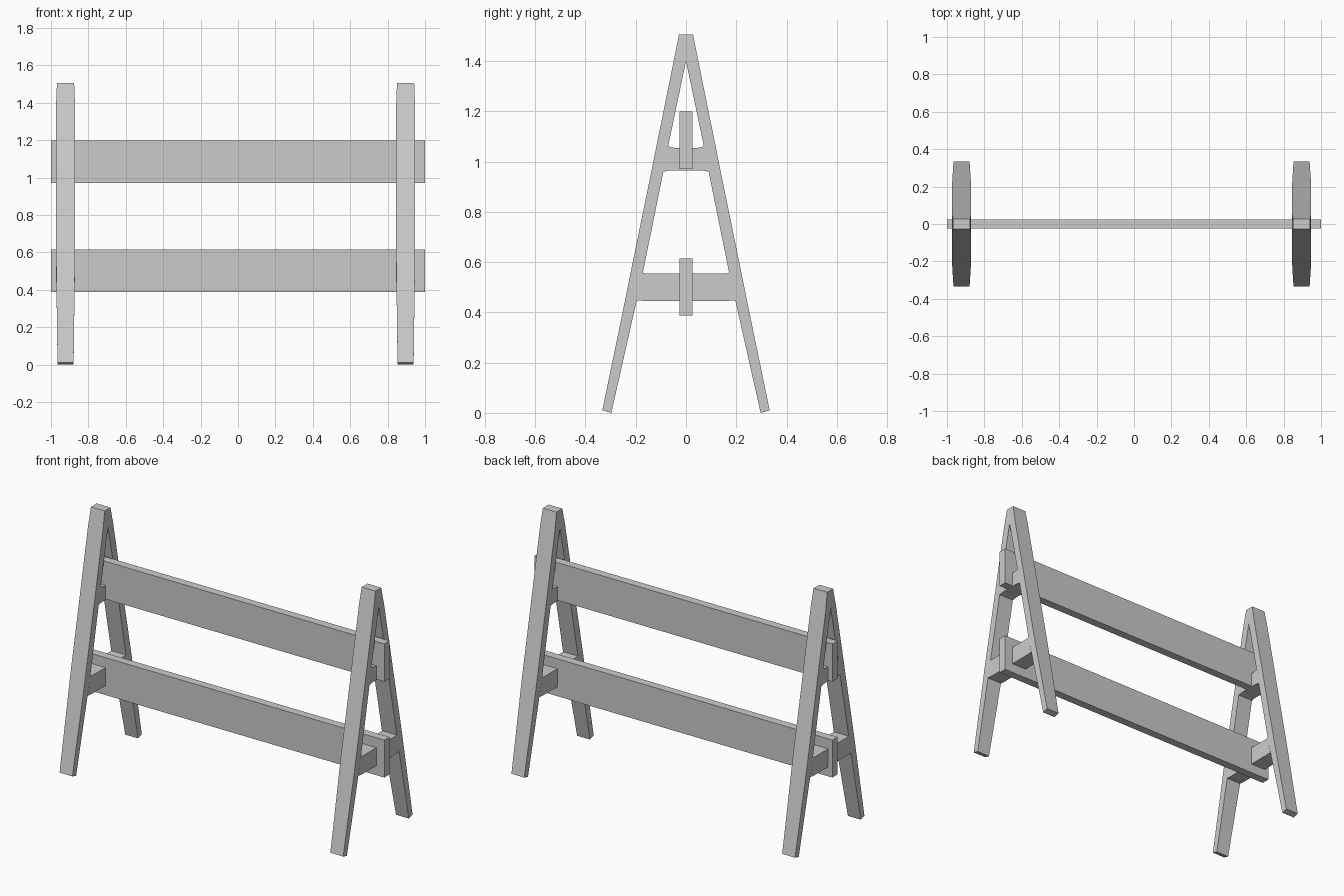
import bpy, bmesh

if "Cube" in bpy.data.objects:
    bpy.data.objects.remove(bpy.data.objects["Cube"])

FRAMES = {"left": -0.922, "right": 0.896}


def finish(name, bm, x=0.0):
    bmesh.ops.recalc_face_normals(bm, faces=bm.faces)
    me = bpy.data.meshes.new(name)
    bm.to_mesh(me)
    bm.free()
    ob = bpy.data.objects.new(name, me)
    ob.location.x = x
    bpy.context.collection.objects.link(ob)
    return ob


def prism(name, profile, half, x=0.0):
    """Extrude a (y, z) outline along x."""
    bm = bmesh.new()
    face = bm.faces.new([bm.verts.new((-half, y, z)) for y, z in profile])
    ext = bmesh.ops.extrude_face_region(bm, geom=[face])["geom"]
    verts = [v for v in ext if isinstance(v, bmesh.types.BMVert)]
    bmesh.ops.translate(bm, verts=verts, vec=(2 * half, 0, 0))
    return finish(name, bm, x)


# leg sections from foot to top: outer y, outer z, inner y, inner z, half width
SECTIONS = [
    (0.333, 0.010, 0.297, 0.000, 0.043),
    (0.242, 0.450, 0.196, 0.448, 0.049),
    (0.221, 0.555, 0.172, 0.556, 0.050),
    (0.138, 0.960, 0.090, 0.960, 0.050),
    (0.118, 1.060, 0.071, 1.060, 0.050),
    (0.048, 1.405, 0.000, 1.400, 0.050),
    (0.028, 1.505, 0.000, 1.505, 0.046),
]


def legs(name, x):
    bm = bmesh.new()
    rings = []
    for oy, oz, iy, iz, h in SECTIONS:
        rings.append([bm.verts.new(c) for c in
                      ((-h, oy, oz), (h, oy, oz), (h, iy, iz), (-h, iy, iz))])
    bm.faces.new(rings[0])
    bm.faces.new(rings[-1])
    for a, b in zip(rings, rings[1:]):
        for i in range(4):
            j = (i + 1) % 4
            # leave the pair open where the two legs join at the apex
            if i == 2 and a[2].co.y == 0:
                continue
            bm.faces.new((a[i], a[j], b[j], b[i]))
    ob = finish(name, bm, x)
    m = ob.modifiers.new("Mirror", "MIRROR")
    m.use_axis = (False, True, False)


def symmetric(half):
    return half + [(-y, z) for y, z in reversed(half)]


# crossbars with slightly flared ends
UPPER = symmetric([(0.040, 1.053), (0.071, 1.060), (0.090, 0.960), (0.060, 0.965)])
LOWER = symmetric([(0.150, 0.555), (0.172, 0.556), (0.196, 0.448), (0.160, 0.445)])

for side, x in FRAMES.items():
    legs(side + "_legs", x)
    prism(side + "_upper_crossbar", UPPER, 0.05, x)
    prism(side + "_lower_crossbar", LOWER, 0.05, x)

# long boards
for name, z0, z1 in (("upper_board", 0.970, 1.199), ("lower_board", 0.388, 0.615)):
    prism(name, [(-0.025, z0), (0.025, z0), (0.025, z1), (-0.025, z1)], 1.0)
